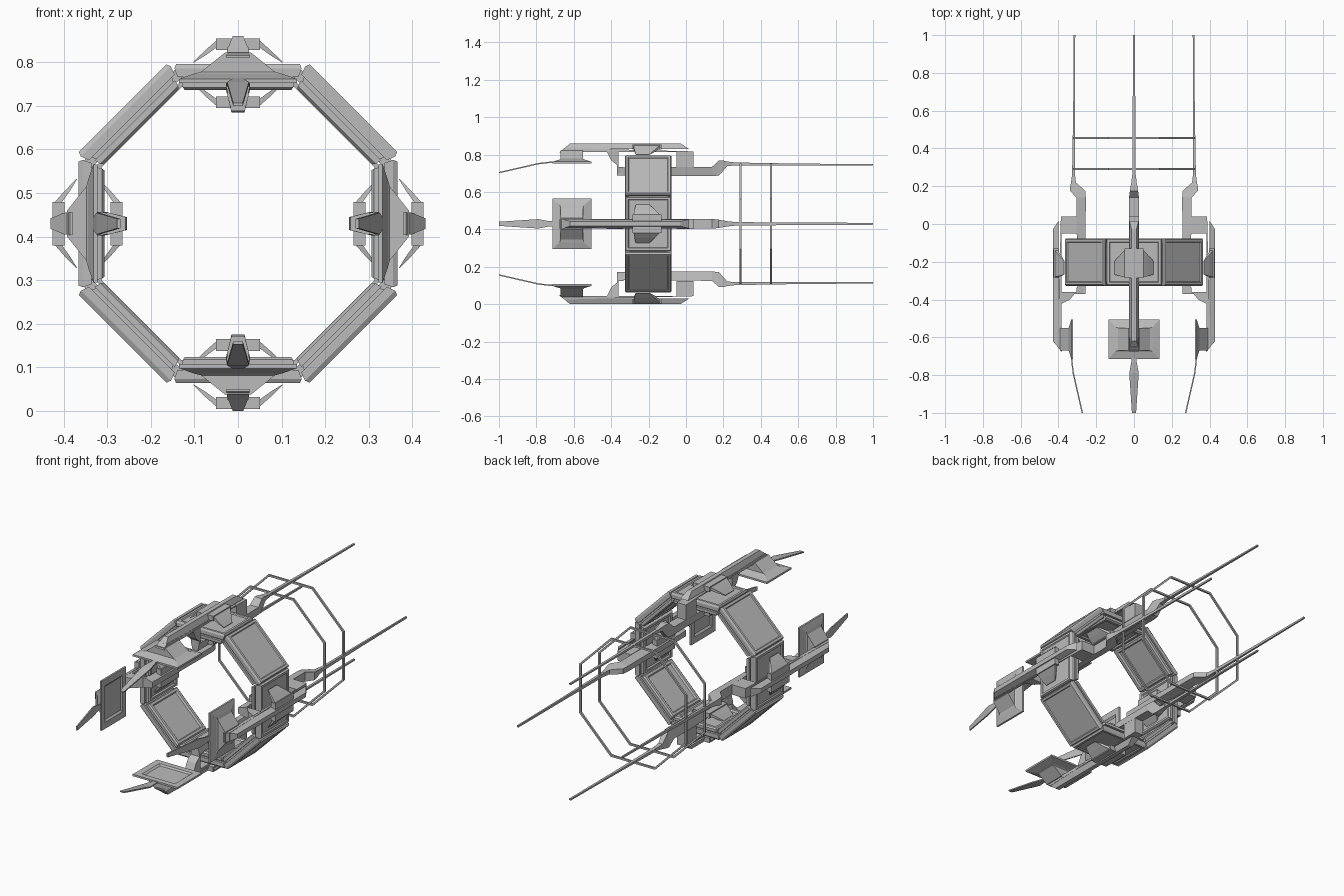
import bpy, bmesh, math
from mathutils import Matrix

if "Cube" in bpy.data.objects:
    bpy.data.objects.remove(bpy.data.objects["Cube"])

CENTRE = 0.43
grey = bpy.data.materials.new("hull grey")
grey.use_nodes = True
grey.diffuse_color = (0.5, 0.5, 0.5, 1)
grey.node_tree.nodes["Principled BSDF"].inputs["Base Color"].default_value = (0.5, 0.5, 0.5, 1)


# Parts are modelled on the top arm (x across, y along, z = radius), then spun about the y axis
def spin(name, bm, angles):
    bmesh.ops.recalc_face_normals(bm, faces=bm.faces)
    mesh = bpy.data.meshes.new(name)
    bm.to_mesh(mesh)
    bm.free()
    mesh.materials.append(grey)
    for i, a in enumerate(angles):
        ob = bpy.data.objects.new(f"{name}_{i + 1}", mesh)
        ob.matrix_world = Matrix.Translation((0, 0, CENTRE)) @ Matrix.Rotation(math.radians(a), 4, 'Y')
        bpy.context.collection.objects.link(ob)


CARDINAL = (0, 90, 180, 270)
DIAGONAL = (45, 135, 225, 315)


def loft(bm, rings, closed=False):
    vs = [[bm.verts.new(p) for p in ring] for ring in rings]
    n = len(vs[0])
    pairs = list(zip(vs, vs[1:])) + ([(vs[-1], vs[0])] if closed else [])
    for a, b in pairs:
        for i in range(n):
            bm.faces.new((a[i], a[(i + 1) % n], b[(i + 1) % n], b[i]))
    if not closed:
        bm.faces.new(vs[0])
        bm.faces.new(vs[-1])


def slab(r, w, y0, y1):
    return [(-w, y0, r), (w, y0, r), (w, y1, r), (-w, y1, r)]


def section(y, r0, r1, w0, w1):
    return [(-w0, y, r0), (w0, y, r0), (w1, y, r1), (-w1, y, r1)]


def side_profile(bm, outline, width):
    loft(bm, [[(s * width(r), y, r) for y, r in outline] for s in (-1, 1)])


# Outer spine, with a narrow bevelled crest
bm = bmesh.new()
loft(bm, [section(y, r0, r1, 0.026, w) for y, r0, r1, w in (
    (-0.675, 0.38, 0.385, 0.026), (-0.65, 0.38, 0.405, 0.024),
    (-0.65, 0.385, 0.405, 0.024), (0.04, 0.385, 0.387, 0.026))])
loft(bm, [slab(0.4, 0.024, -0.655, 0.017), slab(0.43, 0.012, -0.62, -0.03)])
spin("spine", bm, CARDINAL)


# Clamp legs either side of the ring and the keel beneath it
def clamp_width(r):
    return 0.015 + 0.012 * min(1, max(0, (r - 0.255) / 0.05))


bm = bmesh.new()
side_profile(bm, [(-0.425, 0.39), (-0.4, 0.34), (-0.37, 0.315), (-0.37, 0.26),
                  (-0.335, 0.26), (-0.335, 0.305), (-0.36, 0.305), (-0.36, 0.39)], clamp_width)
side_profile(bm, [(-0.05, 0.39), (0.04, 0.387), (0.04, 0.305), (-0.05, 0.305)], clamp_width)
loft(bm, [section(y, r0, r1, a, b) for y, r0, r1, a, b in (
    (-0.37, 0.258, 0.3, 0.015, 0.026), (0.14, 0.255, 0.305, 0.015, 0.026),
    (0.175, 0.258, 0.338, 0.014, 0.022), (0.2, 0.285, 0.338, 0.014, 0.018),
    (0.22, 0.308, 0.333, 0.012, 0.014), (0.26, 0.312, 0.328, 0.01, 0.01))])
spin("ring_clamp", bm, CARDINAL)

# Long rear antenna
bm = bmesh.new()
loft(bm, [section(0.25, 0.312, 0.328, 0.009, 0.009), section(0.6, 0.312, 0.322, 0.007, 0.007),
          section(1, 0.311, 0.319, 0.005, 0.005)])
spin("antenna", bm, CARDINAL)

# Front dish: wedge mount, flared plate and recessed inner face
bm = bmesh.new()
loft(bm, [slab(0.392, 0.03, -0.67, -0.55), slab(0.348, 0.085, -0.67, -0.55),
          slab(0.344, 0.1, -0.675, -0.545), slab(0.332, 0.135, -0.715, -0.505),
          slab(0.322, 0.135, -0.715, -0.505), slab(0.322, 0.1, -0.685, -0.535),
          slab(0.33, 0.09, -0.677, -0.543)])
spin("dish", bm, CARDINAL)

# Bent front blade
bm = bmesh.new()
loft(bm, [section(y, r, r + 0.007, w, w) for y, r, w in (
    (-0.7, 0.326, 0.014), (-0.73, 0.325, 0.014), (-0.79, 0.318, 0.025), (-1, 0.27, 0.011))])
spin("front_blade", bm, CARDINAL)

# Side winglets on the spine and, turned over, on the keel
for name, base, lift in (("outer_winglet", 0.398, -1), ("inner_winglet", 0.265, 1)):
    bm = bmesh.new()
    for s in (-1, 1):
        for stations in (((0.008, -0.285, -0.13, 0, 0.027), (0.05, -0.285, -0.13, 0, 0.027)),
                         ((0.05, -0.28, -0.14, 0.004, 0.02), (0.075, -0.276, -0.165, 0.004, 0.016),
                          (0.102, -0.268, -0.195, 0.016, 0.018))):
            rings = []
            for t, y0, y1, a, b in stations:
                bend = lift * max(0, t - 0.05) * 0.8
                mid = base + 0.0135
                lo, hi = mid + bend - (b - a) / 2, mid + bend + (b - a) / 2
                rings.append([(s * t, y0, lo), (s * t, y1, lo), (s * t, y1, hi), (s * t, y0, hi)])
            loft(bm, rings)
    spin(name, bm, CARDINAL)


# Octagonal frames: a core hidden between the panels and two thin rear hoops
def octagon(apothem, y):
    rad = apothem / math.cos(math.pi / 8)
    return [(rad * math.cos(a), y, rad * math.sin(a))
            for a in (math.pi / 8 + i * math.pi / 4 for i in range(8))]


for name, r0, r1, y0, y1 in (("ring_core", 0.328, 0.352, -0.305, -0.1),
                             ("hoop_front", 0.313, 0.323, 0.287, 0.297),
                             ("hoop_rear", 0.313, 0.323, 0.45, 0.46)):
    bm = bmesh.new()
    loft(bm, [octagon(r0, y0), octagon(r1, y0), octagon(r1, y1), octagon(r0, y1)], closed=True)
    spin(name, bm, (0,))

# Ring panels, framed on both faces and stepped along their edges
for name, angles, out in (("panel", CARDINAL, 0), ("diagonal_panel", DIAGONAL, 0.008)):
    bm = bmesh.new()
    steps = ((0.313, 0.105, 0.03), (0.306, 0.11, 0.022), (0.306, 0.122, 0.008), (0.312, 0.126, 0),
             (0.327, 0.13, 0), (0.327, 0.125, 0.012), (0.336, 0.13, 0.012), (0.336, 0.139, 0),
             (0.356, 0.146, 0), (0.366, 0.142, 0.006), (0.366, 0.13, 0.018), (0.361, 0.126, 0.022))
    loft(bm, [slab(r + out, w, -0.327 + e, -0.077 - e) for r, w, e in steps])
    spin(name, bm, angles)
